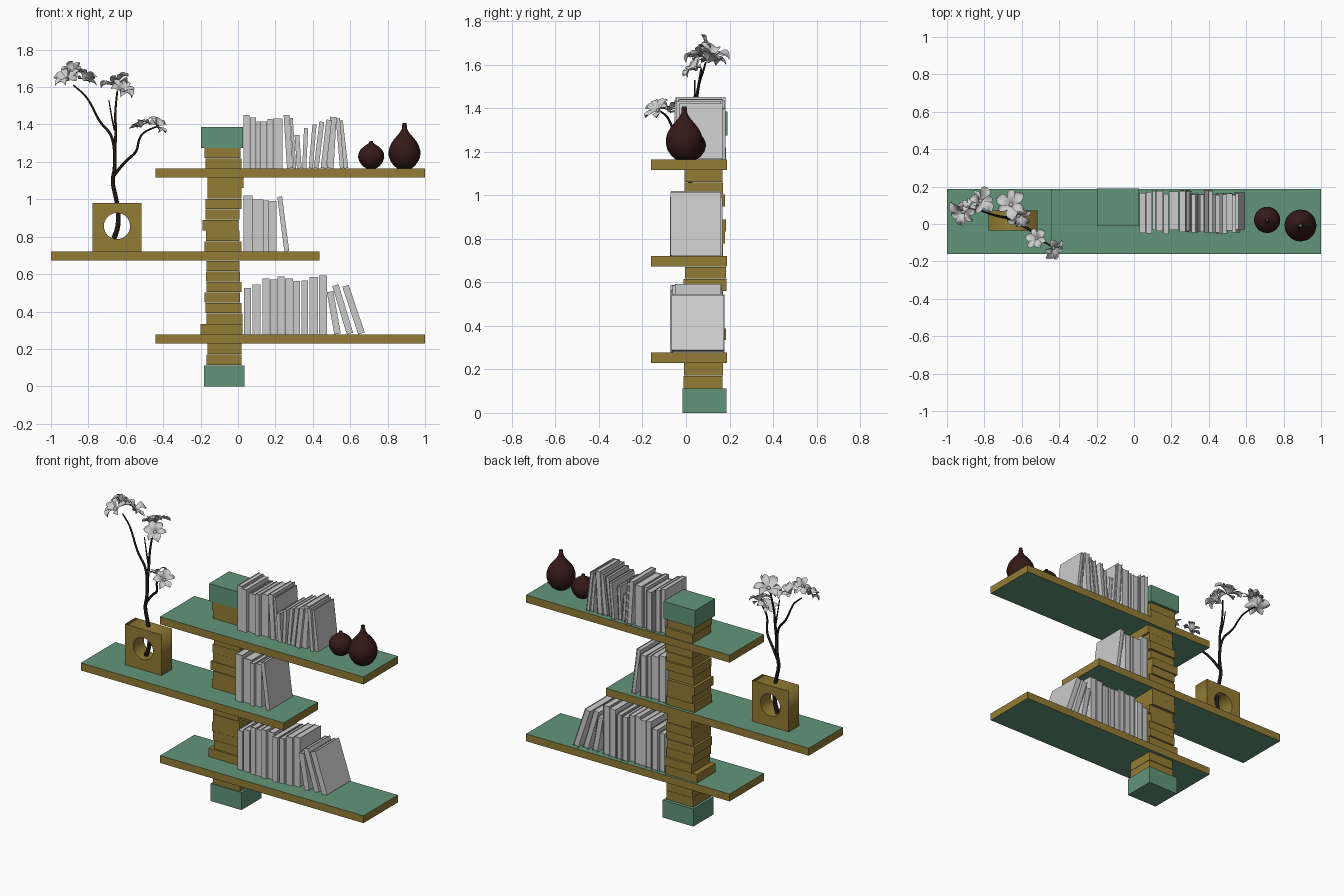
import bpy, bmesh, math, random
from mathutils import Matrix, Vector

if "Cube" in bpy.data.objects:
    bpy.data.objects.remove(bpy.data.objects["Cube"])

rnd = random.Random(4)


def material(name, rgb):
    m = bpy.data.materials.new(name)
    m.diffuse_color = (*rgb, 1)
    m.use_nodes = True
    m.node_tree.nodes["Principled BSDF"].inputs["Base Color"].default_value = m.diffuse_color
    return m


GREEN = material("green_paint", (0.12, 0.30, 0.19))
OCHRE = material("ochre_wood", (0.29, 0.20, 0.035))
BROWN = material("dark_brown_glaze", (0.035, 0.01, 0.008))
BLACK = material("dark_bark", (0.012, 0.009, 0.007))


def add_object(name, mesh, mats=(), smooth=False):
    for m in mats:
        mesh.materials.append(m)
    if smooth:
        mesh.shade_smooth()
    ob = bpy.data.objects.new(name, mesh)
    bpy.context.collection.objects.link(ob)
    return ob


def from_bmesh(name, bm, mats=(), smooth=False):
    bmesh.ops.recalc_face_normals(bm, faces=bm.faces)
    mesh = bpy.data.meshes.new(name)
    bm.to_mesh(mesh)
    bm.free()
    return add_object(name, mesh, mats, smooth)


def add_box(bm, x0, x1, y0, y1, z0, z1):
    size = Matrix.Diagonal((x1 - x0, y1 - y0, z1 - z0, 1))
    mid = Matrix.Translation(((x0 + x1) / 2, (y0 + y1) / 2, (z0 + z1) / 2))
    bmesh.ops.create_cube(bm, size=1, matrix=mid @ size)


def box(name, dims, mats, top_bottom=0):
    bm = bmesh.new()
    add_box(bm, *dims)
    for f in bm.faces:
        f.normal_update()
        if abs(f.normal.z) > 0.5:
            f.material_index = top_bottom
    return from_bmesh(name, bm, mats)


# Shelves: ochre edges, green upper and lower faces
for name, x0, x1, z0, z1 in (("bottom_shelf", -0.44, 1.0, 0.23, 0.277),
                             ("middle_shelf", -1.0, 0.435, 0.672, 0.72),
                             ("top_shelf", -0.44, 1.0, 1.117, 1.165)):
    box(name, (x0, x1, -0.16, 0.188, z0, z1), (OCHRE, GREEN), 1)

# Column: green base and cap with uneven stacked blocks between the shelves
box("column_base", (-0.183, 0.035, -0.015, 0.187, 0, 0.112), (GREEN,))
box("column_cap", (-0.197, 0.026, -0.012, 0.19, 1.275, 1.386), (GREEN,))
stacks = (
    (0.112, 0.23, ((-.168, .02), (-.163, .02))),
    (0.277, 0.672, ((-.2, .024), (-.168, .024), (-.174, .019), (-.18, .01),
                    (-.168, .02), (-.17, .01), (-.168, .008))),
    (0.72, 1.117, ((-.18, .019), (-.17, .008), (-.19, .003), (-.175, .008),
                   (-.175, .02), (-.163, .019), (-.163, .03))),
    (1.165, 1.275, ((-.175, .02), (-.18, .014))),
)
for s, (z0, z1, spans) in enumerate(stacks):
    h = (z1 - z0) / len(spans)
    for i, (x0, x1) in enumerate(spans):
        y0, y1 = -0.01 + rnd.uniform(-.003, .008), 0.176 + rnd.uniform(-.01, .011)
        box(f"column_block_{s}_{i}",
            (x0, x1, y0, y1, z0 + i * h + .001, z0 + (i + 1) * h - .001), (OCHRE,))


# Books: wrapped cover with inset pages, tilted by a sideways lean at the top
def book(name, x, t, h, lean, z, y0, y1):
    bm = bmesh.new()
    c, inset = 0.003, 0.004
    add_box(bm, 0, c, y0, y1, 0, h)
    add_box(bm, t - c, t, y0, y1, 0, h)
    add_box(bm, c, t - c, y0, y0 + c, 0, h)
    add_box(bm, c, t - c, y0 + c, y1 - inset, inset, h - inset)
    pivot = Vector((t if lean > 0 else 0, 0, 0))
    turn = Matrix.Rotation(math.asin(lean / h), 4, 'Y')
    bm.transform(Matrix.Translation(pivot + Vector((x, 0, z))) @ turn
                 @ Matrix.Translation(-pivot))
    from_bmesh(name, bm)


rows = {
    "bottom_book": (0.277, -.066, .168, (
        (.032, .038, .25, 0), (.077, .043, .267, 0), (.131, .038, .30, 0),
        (.17, .04, .295, 0), (.212, .037, .31, 0), (.25, .043, .30, 0),
        (.294, .037, .285, 0), (.34, .033, .288, 0), (.383, .046, .308, 0),
        (.432, .043, .315, 0), (.515, .035, .23, -.04), (.582, .035, .27, -.078),
        (.643, .036, .268, -.085))),
    "middle_book": (0.72, -.068, .165, (
        (.03, .047, .30, 0), (.078, .058, .28, 0), (.137, .028, .273, 0),
        (.167, .04, .27, 0), (.248, .026, .295, -.038))),
    "top_book": (1.165, -.045, .17, (
        (.03, .032, .285, 0), (.063, .032, .273, 0), (.099, .015, .25, 0),
        (.117, .038, .25, 0), (.158, .027, .265, 0), (.188, .05, .267, 0),
        (.262, .032, .285, -.018), (.297, .014, .27, -.018),
        (.315, .025, .178, -.012), (.343, .022, .215, .01),
        (.378, .022, .235, .02), (.405, .026, .25, .03), (.442, .03, .26, .03),
        (.476, .035, .275, .016), (.545, .022, .268, -.022),
        (.568, .022, .258, -.03))),
}
for row, (z, y0, y1, books) in rows.items():
    for i, (x, t, h, lean) in enumerate(books):
        book(f"{row}_{i + 1}", x, t, h, lean, z,
             y0 + rnd.uniform(-.008, .015), y1 + rnd.uniform(-.012, .012))


# Round teardrop vases, lathed with an open narrow neck
def vase(name, loc, profile):
    bm = bmesh.new()
    vs = [bm.verts.new((r, 0, z)) for r, z in profile]
    es = [bm.edges.new(p) for p in zip(vs, vs[1:])]
    bmesh.ops.spin(bm, geom=vs + es, cent=(0, 0, 0), axis=(0, 0, 1),
                   angle=math.tau, steps=36)
    bmesh.ops.remove_doubles(bm, verts=bm.verts, dist=1e-5)
    from_bmesh(name, bm, (BROWN,), True).location = loc


vase("large_vase", (.89, -.008, 1.165), (
    (0, 0), (.038, 0), (.058, .015), (.076, .042), (.085, .07), (.085, .093),
    (.077, .122), (.062, .148), (.042, .172), (.025, .192), (.014, .212),
    (.011, .242), (.006, .243), (.006, .2)))
vase("small_vase", (.712, .022, 1.165), (
    (0, 0), (.025, 0), (.045, .012), (.062, .035), (.07, .06), (.068, .08),
    (.057, .102), (.038, .119), (.02, .13), (.011, .137), (.009, .147),
    (.004, .147), (.004, .13)))


# Curves are turned into meshes once built
def curve_object(name, cu, mat, matrix=Matrix()):
    tmp = bpy.data.objects.new(name + "_curve", cu)
    mesh = bpy.data.meshes.new_from_object(tmp)
    mesh.materials.clear()
    mesh.transform(matrix)
    bpy.data.objects.remove(tmp)
    return add_object(name, mesh, (mat,))


# Square block planter with a round hole through it
cu = bpy.data.curves.new("block_planter", 'CURVE')
cu.dimensions, cu.fill_mode, cu.extrude = '2D', 'BOTH', 0.053
square = [(-.13, -.13), (.13, -.13), (.13, .13), (-.13, .13)]
ring = [(.07 * math.cos(a * math.tau / 40), .007 + .07 * math.sin(a * math.tau / 40))
        for a in range(40)]
for pts in (square, ring):
    sp = cu.splines.new('POLY')
    sp.points.add(len(pts) - 1)
    for p, (x, y) in zip(sp.points, pts):
        p.co = (x, y, 0, 1)
    sp.use_cyclic_u = True
curve_object("block_planter", cu, OCHRE,
             Matrix.Translation((-.647, .019, .85)) @ Matrix.Rotation(math.pi / 2, 4, 'X'))


# Tapered branches
def branch(name, r0, r1, pts):
    cu = bpy.data.curves.new(name, 'CURVE')
    cu.dimensions, cu.bevel_depth, cu.bevel_resolution = '3D', 1, 2
    cu.use_fill_caps = True
    sp = cu.splines.new('NURBS')
    sp.points.add(len(pts) - 1)
    for i, (p, co) in enumerate(zip(sp.points, pts)):
        p.co = (*co, 1)
        p.radius = r0 + (r1 - r0) * i / (len(pts) - 1)
    sp.use_endpoint_u, sp.order_u, sp.resolution_u = True, 3, 5
    curve_object(name, cu, BLACK).data.shade_smooth()


branch("trunk", .014, .009, ((-.665, .02, .79), (-.645, .02, .83), (-.637, .02, .91),
                             (-.65, .02, 1.0), (-.675, .02, 1.1), (-.655, .022, 1.17),
                             (-.66, .025, 1.28)))
branch("middle_branch", .009, .005, ((-.66, .025, 1.26), (-.65, .03, 1.36),
                                     (-.66, .05, 1.46), (-.645, .07, 1.58)))
branch("left_branch", .008, .004, ((-.66, .025, 1.25), (-.665, .03, 1.34),
                                   (-.74, .045, 1.41), (-.79, .06, 1.52),
                                   (-.83, .08, 1.57), (-.88, .09, 1.61)))
branch("right_branch", .009, .004, ((-.668, .02, 1.12), (-.61, .0, 1.2),
                                    (-.54, -.04, 1.25), (-.53, -.07, 1.33),
                                    (-.49, -.09, 1.37), (-.43, -.125, 1.39)))
branch("twig", .005, .003, ((-.66, .035, 1.37), (-.675, .04, 1.43), (-.69, .04, 1.53)))


# Flowers: six wavy spoon-shaped petals around a small centre
def flower(name, loc, facing, size):
    bm = bmesh.new()
    nu, nv = 8, 4
    for k in range(6):
        length = size * rnd.uniform(.85, 1.1)
        width = length * (.36 if k % 2 else .27)
        lift, phase = rnd.uniform(.15, .6), rnd.uniform(0, 6)
        rot = Matrix.Rotation(k * math.tau / 6 + rnd.uniform(-.15, .15), 4, 'Z')
        grid = []
        for i in range(nu + 1):
            u = i / nu
            w = width * (.12 + .88 * math.sin(math.pi * min(1, u ** 1.3)) ** .8)
            row = []
            for j in range(nv + 1):
                v = 2 * j / nv - 1
                z = length * (lift * math.sin(2.6 * u) + .14 * v * v * u
                              + .07 * u * math.sin(7 * u + 3 * v + phase))
                row.append(bm.verts.new(rot @ Vector((length * u, w * v, z))))
            grid.append(row)
        for a, b in zip(grid, grid[1:]):
            for j in range(nv):
                bm.faces.new((a[j], a[j + 1], b[j + 1], b[j]))
    bmesh.ops.create_uvsphere(bm, u_segments=10, v_segments=6, radius=size * .14,
                              matrix=Matrix.Translation((0, 0, size * .12)))
    turn = Vector(facing).to_track_quat('Z', 'Y').to_matrix().to_4x4()
    bm.transform(Matrix.Translation(loc) @ turn)
    from_bmesh(name, bm, (), True)


for i, (loc, facing, size) in enumerate((
        ((-.91, .07, 1.635), (-.4, -.5, .8), .08),
        ((-.825, .12, 1.635), (.4, .3, .9), .075),
        ((-.885, .085, 1.685), (-.2, .8, .5), .055),
        ((-.655, .10, 1.61), (-.2, .3, .9), .085),
        ((-.62, .05, 1.575), (.3, -.6, .7), .075),
        ((-.52, -.08, 1.385), (-.2, .2, .9), .062),
        ((-.435, -.125, 1.385), (.5, -.4, .7), .065))):
    flower(f"flower_{i + 1}", loc, facing, size)
